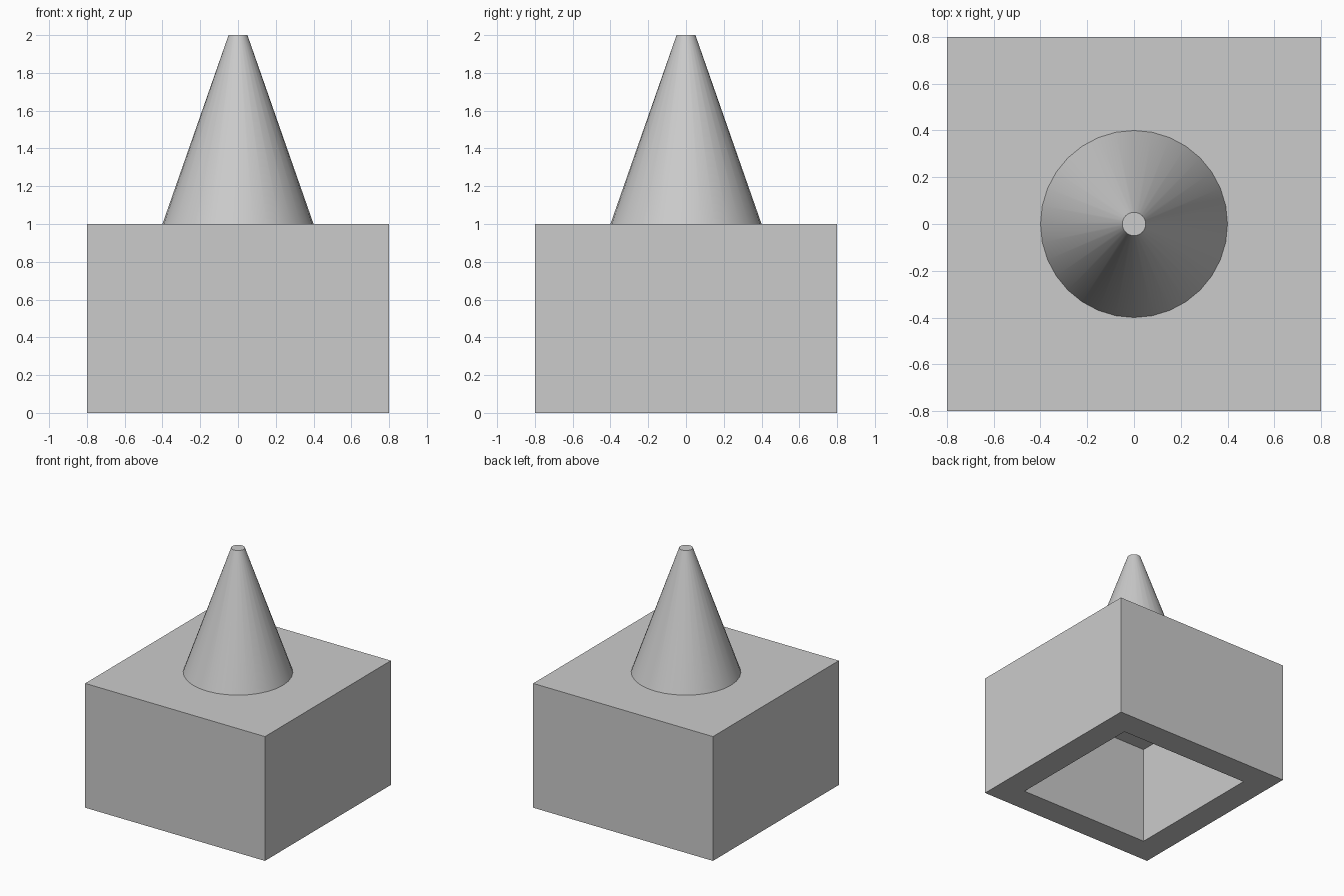
import bpy
import bmesh
import math

if "Cube" in bpy.data.objects:
    bpy.data.objects.remove(bpy.data.objects["Cube"], do_unlink=True)

# One plain grey for every part
grey = bpy.data.materials.new("light grey")
grey.use_nodes = True
colour = (0.6, 0.6, 0.6, 1.0)
grey.diffuse_color = colour
grey.node_tree.nodes["Principled BSDF"].inputs["Base Color"].default_value = colour


def add_object(name, bm):
    mesh = bpy.data.meshes.new(name)
    bmesh.ops.recalc_face_normals(bm, faces=bm.faces)
    bm.to_mesh(mesh)
    bm.free()
    obj = bpy.data.objects.new(name, mesh)
    bpy.context.collection.objects.link(obj)
    mesh.materials.append(grey)
    return obj


# Square base block, open underneath with a deep square recess
WIDTH, HEIGHT, WALL, RECESS = 1.6, 1.0, 0.3, 0.8
bm = bmesh.new()
bmesh.ops.create_cube(bm, size=1.0)
bmesh.ops.scale(bm, vec=(WIDTH, WIDTH, HEIGHT), verts=bm.verts)
bmesh.ops.translate(bm, vec=(0, 0, HEIGHT / 2), verts=bm.verts)
bm.normal_update()
bottom = min(bm.faces, key=lambda f: f.calc_center_median().z)
bmesh.ops.inset_region(bm, faces=[bottom], thickness=WALL)
recess = bmesh.ops.extrude_face_region(bm, geom=[bottom])
recess_verts = [g for g in recess["geom"] if isinstance(g, bmesh.types.BMVert)]
bmesh.ops.translate(bm, vec=(0, 0, RECESS), verts=recess_verts)
if bottom.is_valid:  # remove the lid left over the opening
    bmesh.ops.delete(bm, geom=[bottom], context="FACES_ONLY")
add_object("base_block", bm)

# Tapered spire with a small flat tip
bm = bmesh.new()
bmesh.ops.create_cone(bm, cap_ends=True, segments=32,
                      radius1=0.4, radius2=0.05, depth=1.0)
bmesh.ops.translate(bm, vec=(0, 0, HEIGHT + 0.5), verts=bm.verts)
spire = add_object("spire", bm)

bpy.ops.object.select_all(action="DESELECT")
spire.select_set(True)
bpy.context.view_layer.objects.active = spire
bpy.ops.object.shade_smooth_by_angle(angle=math.radians(30))
